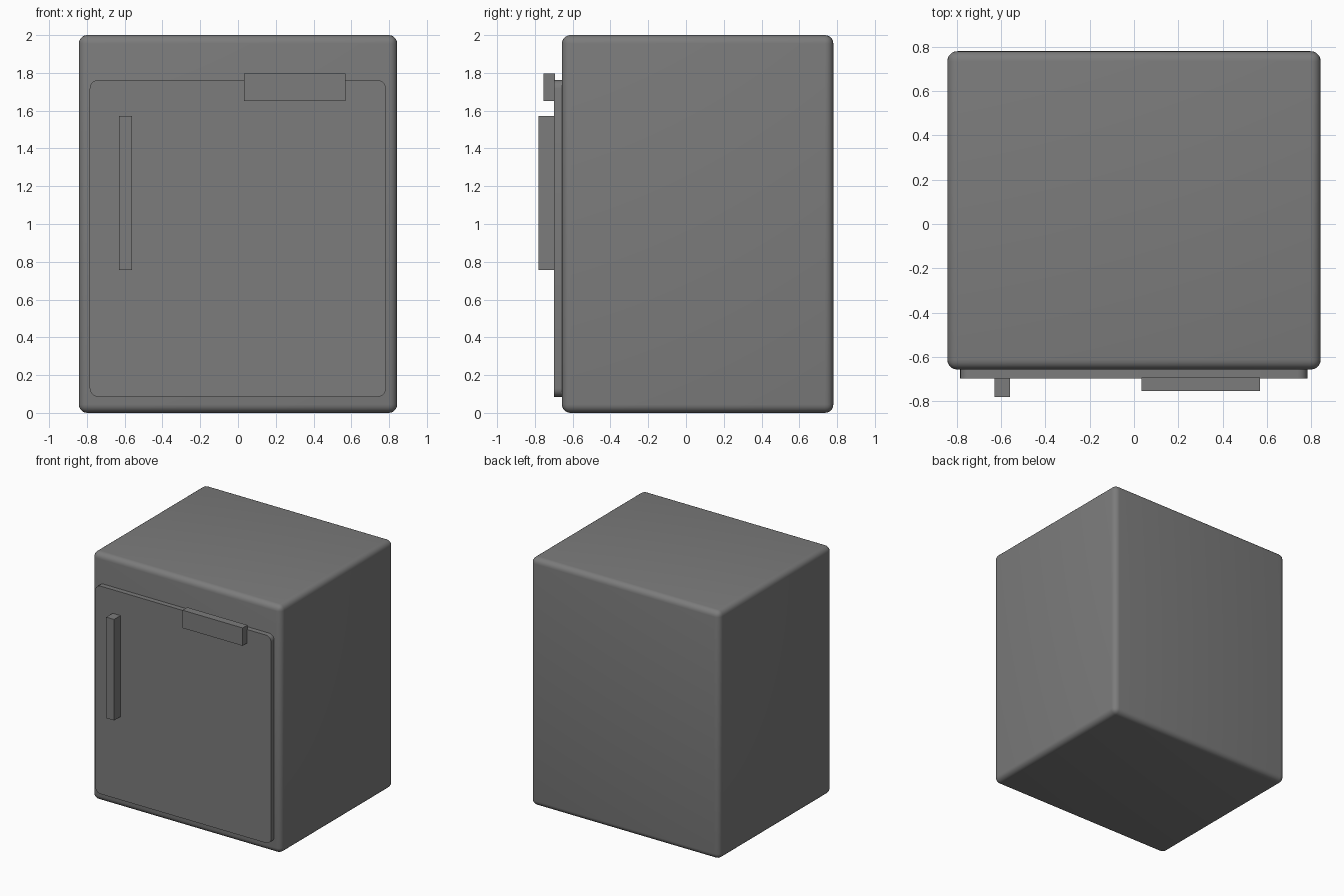
import bpy
import bmesh

old = bpy.data.objects.get("Cube")
if old:
    bpy.data.objects.remove(old, do_unlink=True)

GREY = (0.2, 0.2, 0.2, 1)
mat = bpy.data.materials.new("appliance grey")
mat.use_nodes = True
mat.diffuse_color = GREY
mat.node_tree.nodes["Principled BSDF"].inputs["Base Color"].default_value = GREY


def box(name, low, high, radius=0, depth_edges_only=False):
    """Box between two corners, with all edges or only the y edges rounded."""
    bm = bmesh.new()
    bmesh.ops.create_cube(bm, size=1)
    for v in bm.verts:
        v.co = [(a + b) / 2 + c * (b - a) for a, b, c in zip(low, high, v.co)]
    if radius:
        edges = [e for e in bm.edges if not depth_edges_only
                 or abs(e.verts[0].co.y - e.verts[1].co.y) > 0.01]
        bmesh.ops.bevel(bm, geom=edges, offset=radius, segments=5,
                        profile=0.5, affect='EDGES')
    mesh = bpy.data.meshes.new(name)
    bm.to_mesh(mesh)
    bm.free()
    mesh.materials.append(mat)
    obj = bpy.data.objects.new(name, mesh)
    bpy.context.collection.objects.link(obj)
    if radius:
        bpy.ops.object.select_all(action='DESELECT')
        obj.select_set(True)
        bpy.context.view_layer.objects.active = obj
        bpy.ops.object.shade_smooth_by_angle()
    return obj


# Rounded cabinet and the door slab on its front
box("cabinet", (-0.843, -0.657, 0), (0.843, 0.78, 2), 0.045)
box("door", (-0.785, -0.698, 0.085), (0.783, -0.64, 1.762), 0.045, True)

# Upright door handle and control panel at the top of the door
box("door_handle", (-0.63, -0.78, 0.757), (-0.56, -0.69, 1.572))
box("control_panel", (0.033, -0.755, 1.652), (0.57, -0.694, 1.796))
